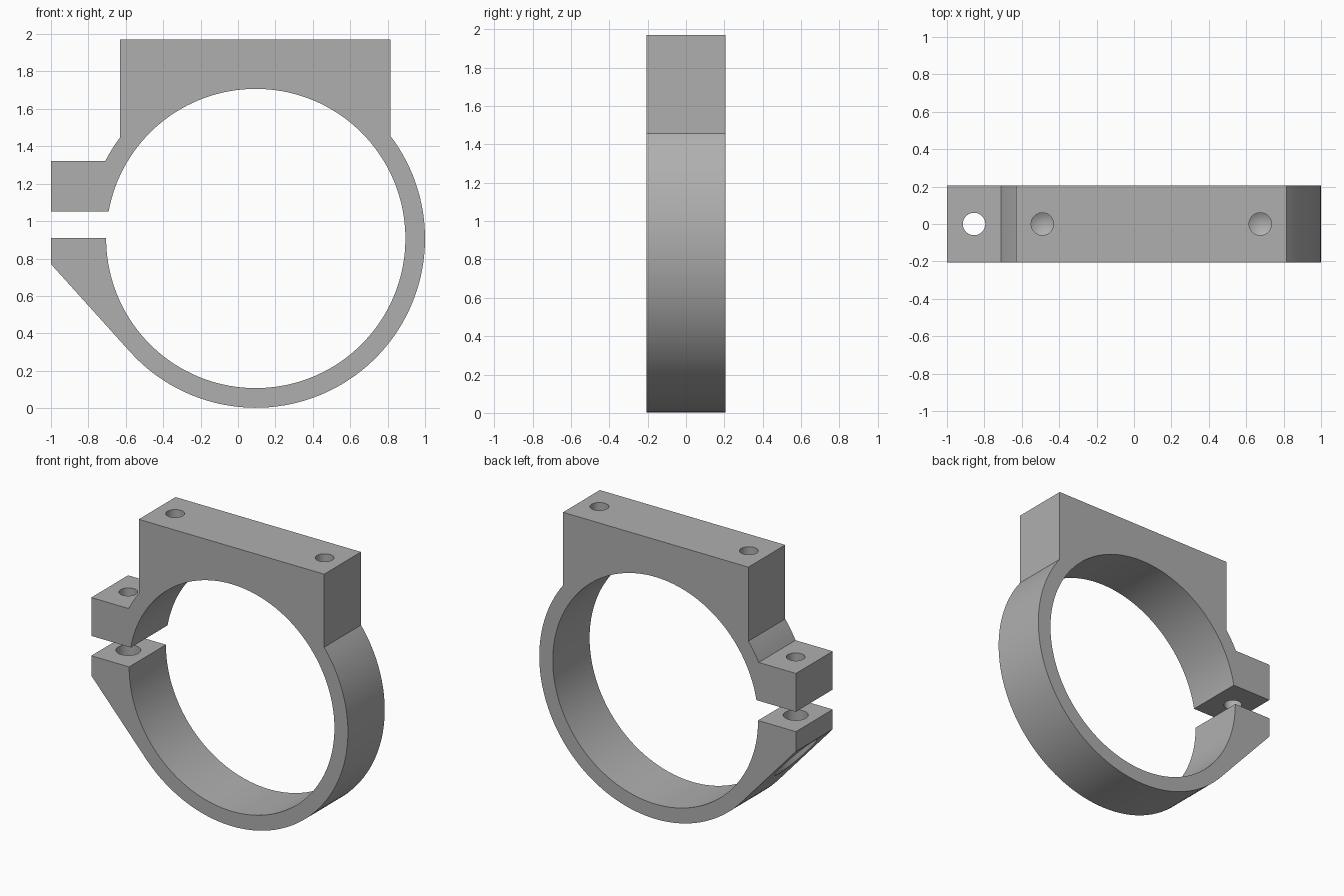
import bpy, bmesh
from math import radians, cos, sin, asin, acos, atan2, hypot, degrees, pi

cube = bpy.data.objects.get("Cube")
if cube:
    bpy.data.objects.remove(cube, do_unlink=True)

CX, CZ = 0.095, 0.907          # ring centre
R_IN, R_OUT = 0.80, 0.905      # bore and outer radius
HALF = 0.205                   # half thickness
TOP, LEFT, RIGHT = 1.97, -0.63, 0.815
LUG_X, BOLT_X = -1.0, -0.855

grey = bpy.data.materials.new("grey metal")
grey.use_nodes = True
grey.diffuse_color = (0.43, 0.43, 0.43, 1)
grey.node_tree.nodes["Principled BSDF"].inputs["Base Color"].default_value = grey.diffuse_color


def make_object(name, bm):
    bmesh.ops.recalc_face_normals(bm, faces=bm.faces)
    mesh = bpy.data.meshes.new(name)
    bm.to_mesh(mesh)
    bm.free()
    mesh.materials.append(grey)
    obj = bpy.data.objects.new(name, mesh)
    bpy.context.collection.objects.link(obj)
    return obj


def arc(radius, start, end):
    """Points on the ring, from one angle to another in radians."""
    steps = max(2, round(abs(end - start) / radians(2.5)))
    angles = [start + (end - start) * i / steps for i in range(steps + 1)]
    return [(CX + radius * cos(a), CZ + radius * sin(a)) for a in angles]


def left_angle(radius, z):
    """Angle on the left half of the circle at height z."""
    return pi - asin((z - CZ) / radius)


# Clamp outline: bore, lower lug, outer ring, mounting block, upper lug
slope_top = 0.77
dx, dz = LUG_X - CX, slope_top - CZ
tangent = atan2(dz, dx) % (2 * pi) + acos(R_OUT / hypot(dx, dz))
right_meet = acos((RIGHT - CX) / R_OUT)
left_meet = acos((LEFT - CX) / R_OUT)
outline = arc(R_IN, left_angle(R_IN, 1.05), left_angle(R_IN, 0.91) - 2 * pi)
outline += [(LUG_X, 0.91), (LUG_X, slope_top)]
outline += arc(R_OUT, tangent, 2 * pi + right_meet)
outline += [(RIGHT, TOP), (LEFT, TOP)]
outline += arc(R_OUT, left_meet, left_angle(R_OUT, 1.32))
outline += [(LUG_X, 1.32), (LUG_X, 1.05)]

bm = bmesh.new()
face = bm.faces.new([bm.verts.new((x, -HALF, z)) for x, z in outline])
extruded = bmesh.ops.extrude_face_region(bm, geom=[face])["geom"]
bmesh.ops.translate(bm, vec=(0, 2 * HALF, 0),
                    verts=[v for v in extruded if isinstance(v, bmesh.types.BMVert)])
clamp = make_object("clamp_body", bm)


def drill(name, x, radius, bottom, top, tip=0.0):
    """Cut a vertical round hole, with a conical tip if asked."""
    bm = bmesh.new()
    ring = [(x + radius * cos(i * pi / 24), radius * sin(i * pi / 24)) for i in range(48)]
    low = [bm.verts.new((px, py, bottom)) for px, py in ring]
    high = [bm.verts.new((px, py, top)) for px, py in ring]
    bm.faces.new(high)
    if tip:
        point = bm.verts.new((x, 0, bottom - tip))
    else:
        bm.faces.new(low)
    for i in range(48):
        j = (i + 1) % 48
        bm.faces.new((low[i], low[j], high[j], high[i]))
        if tip:
            bm.faces.new((point, low[j], low[i]))
    cutter = make_object(name, bm)
    cutter.hide_render = True
    mod = clamp.modifiers.new(name, "BOOLEAN")
    mod.operation = "DIFFERENCE"
    mod.solver = "EXACT"
    mod.object = cutter
    bpy.ops.object.modifier_apply(modifier=name)
    bpy.data.objects.remove(cutter, do_unlink=True)


bpy.ops.object.select_all(action="DESELECT")
bpy.context.view_layer.objects.active = clamp
clamp.select_set(True)

# Blind mounting holes, then the bolt hole and its counterbore in the slope
for side, x in (("right", -0.49), ("left", 0.675)):
    drill("mounting_hole_" + side, x, 0.06, 1.67, TOP + 0.1, tip=0.035)
drill("upper_bolt_hole", BOLT_X, 0.06, 0.98, 1.45)
drill("lower_bolt_hole", BOLT_X, 0.08, 0.3, 0.98)
drill("bolt_head_pocket", BOLT_X, 0.135, 0.2, 0.76)

bpy.ops.object.shade_smooth_by_angle(angle=radians(20))
